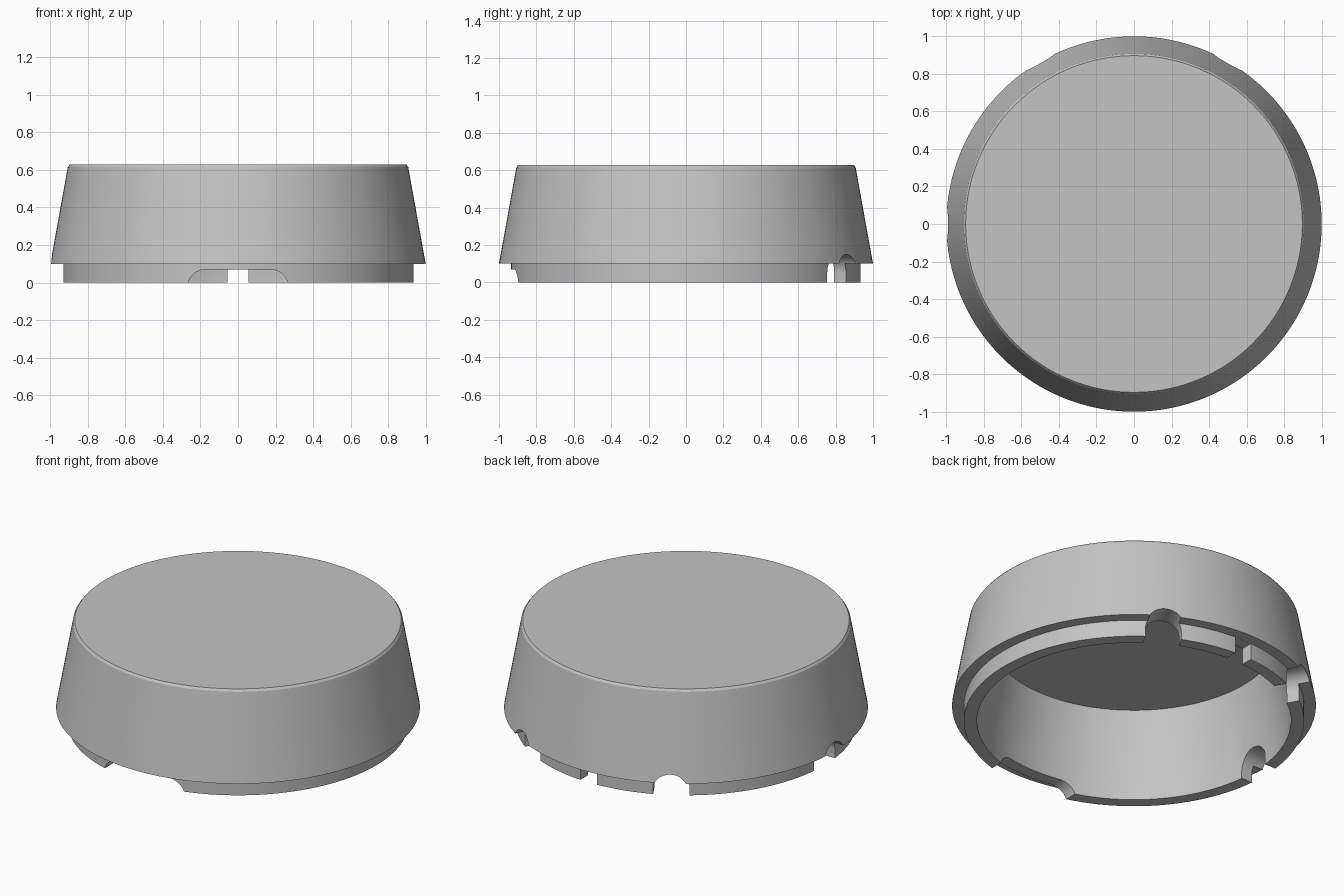
import bpy
import bmesh
from math import cos, sin, pi, radians
from mathutils import Matrix, Vector

cube = bpy.data.objects.get("Cube")
if cube:
    bpy.data.objects.remove(cube, do_unlink=True)

SIDES = 128

grey = bpy.data.materials.new("light grey")
grey.use_nodes = True
GREY = (0.55, 0.55, 0.55, 1)
grey.diffuse_color = GREY
grey.node_tree.nodes["Principled BSDF"].inputs["Base Color"].default_value = GREY


def finish(name, bm):
    bmesh.ops.recalc_face_normals(bm, faces=bm.faces[:])
    mesh = bpy.data.meshes.new(name)
    bm.to_mesh(mesh)
    bm.free()
    mesh.materials.append(grey)
    obj = bpy.data.objects.new(name, mesh)
    bpy.context.collection.objects.link(obj)
    return obj


def revolve(name, profile):
    """Turn an open (radius, z) profile around z and close both ends with discs."""
    bm = bmesh.new()
    rings = []
    for r, z in profile:
        angles = [2 * pi * i / SIDES for i in range(SIDES)]
        rings.append([bm.verts.new((r * cos(a), r * sin(a), z)) for a in angles])
    for low, high in zip(rings, rings[1:]):
        for i in range(SIDES):
            j = (i + 1) % SIDES
            bm.faces.new((low[i], low[j], high[j], high[i]))
    bm.faces.new(rings[0])
    bm.faces.new(rings[-1])
    return finish(name, bm)


def radial_cutter(name, outline, degrees):
    """Extrude a (sideways, z) outline outward along one direction."""
    bm = bmesh.new()
    face = bm.faces.new([bm.verts.new((0.6, s, z)) for s, z in outline])
    extruded = bmesh.ops.extrude_face_region(bm, geom=[face])
    moved = [v for v in extruded["geom"] if isinstance(v, bmesh.types.BMVert)]
    bmesh.ops.translate(bm, vec=Vector((0.6, 0, 0)), verts=moved)
    bmesh.ops.transform(bm, matrix=Matrix.Rotation(radians(degrees), 4, "Z"), verts=bm.verts[:])
    obj = finish(name, bm)
    obj.hide_render = True
    return obj


def round_topped(half_width, radius, centre_z, steps=12):
    """Outline with rounded upper corners, open below the base."""
    flat = half_width - radius
    right = [(flat + radius * cos(pi / 2 * i / steps), centre_z + radius * sin(pi / 2 * i / steps))
             for i in range(steps + 1)]
    left = [(-s, z) for s, z in reversed(right)]
    if flat < 1e-6:
        left = left[1:]
    return [(-half_width, -0.1), (half_width, -0.1)] + right + left


# Hollow cap: ceiling, tapered inner wall, lip, flange, tapered outer wall, bevelled top
cap = revolve("cap", [
    (0.79, 0.525), (0.863, 0.10), (0.863, 0), (0.935, 0), (0.935, 0.10),
    (1.0, 0.10), (0.907, 0.615), (0.897, 0.628)])

# Arched wire slots, the wide front recess and the narrow back gap
arch = round_topped(0.1, 0.1, 0.05)
cutters = [radial_cutter("arch_cutter", arch, d) for d in (60, 120, 180)]
cutters.append(radial_cutter("front_recess_cutter", round_topped(0.27, 0.1, -0.03), -90))
gap = [(-0.055, -0.1), (0.055, -0.1), (0.055, 0.0995), (-0.055, 0.0995)]
cutters.append(radial_cutter("back_gap_cutter", gap, 90))

bpy.ops.object.select_all(action="DESELECT")
bpy.context.view_layer.objects.active = cap
cap.select_set(True)
for cutter in cutters:
    mod = cap.modifiers.new("cut", "BOOLEAN")
    mod.operation = "DIFFERENCE"
    mod.solver = "EXACT"
    mod.object = cutter
    bpy.ops.object.modifier_apply(modifier=mod.name)
    bpy.data.objects.remove(cutter, do_unlink=True)

bpy.ops.object.shade_smooth_by_angle(angle=radians(20))
